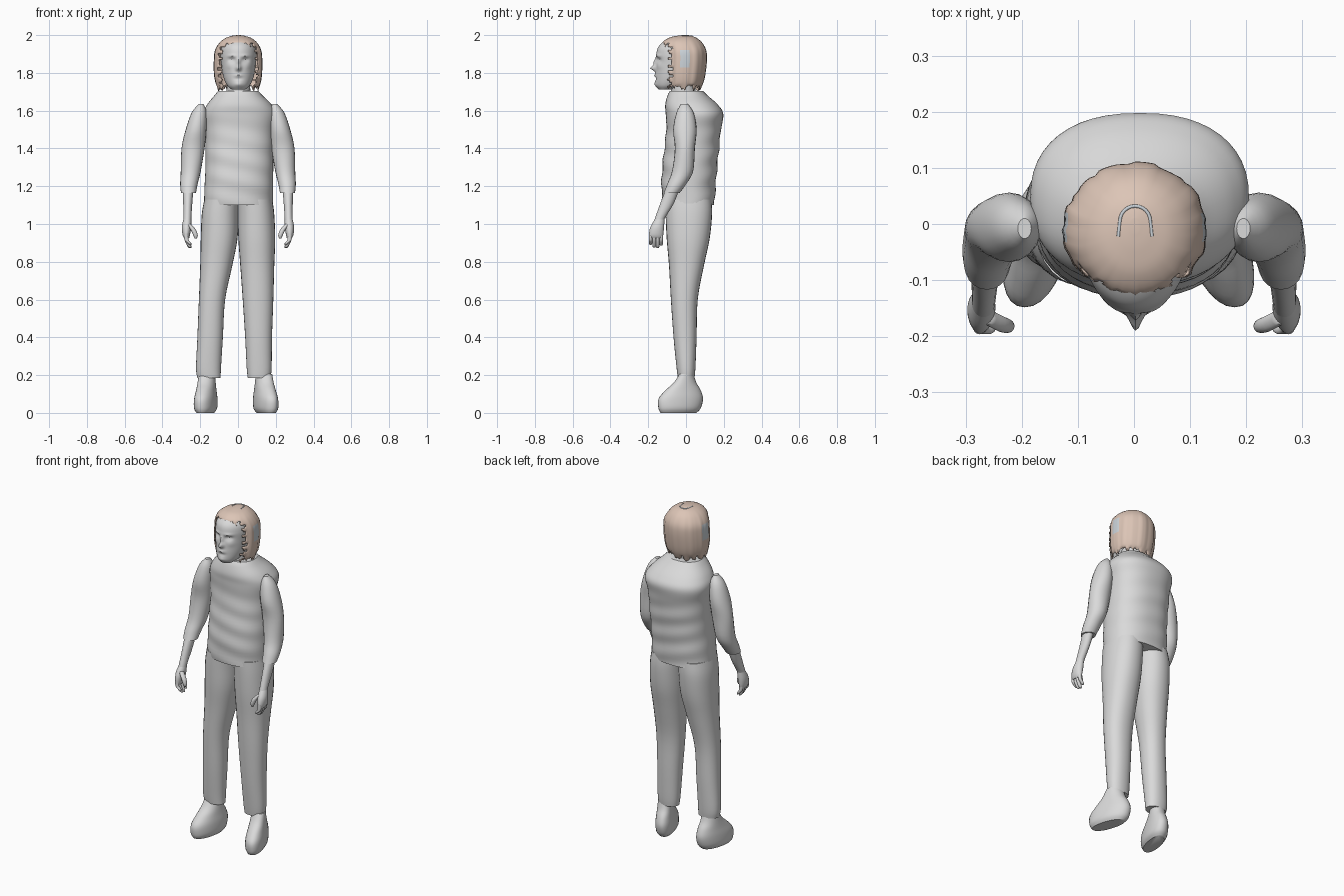
import bpy, bmesh, math, random
from mathutils import Vector

random.seed(4)
cube = bpy.data.objects.get("Cube")
if cube:
    bpy.data.objects.remove(cube)


def material(name, colour):
    mat = bpy.data.materials.new(name)
    mat.use_nodes = True
    mat.diffuse_color = (*colour, 1)
    shader = next(n for n in mat.node_tree.nodes if n.type == "BSDF_PRINCIPLED")
    shader.inputs["Base Color"].default_value = (*colour, 1)
    return mat


grey = material("plain grey", (0.7, 0.7, 0.7))
tan = material("pale tan", (0.72, 0.56, 0.47))
cool = material("cool grey", (0.6, 0.65, 0.69))
parts = []


def smooth_rings(rings, steps):
    """Pass a smooth curve through the given rings."""
    vecs = [Vector(r) for r in rings]
    result = []
    for i in range(len(vecs) - 1):
        b, c = vecs[i], vecs[i + 1]
        a, d = vecs[max(i - 1, 0)], vecs[min(i + 2, len(vecs) - 1)]
        for k in range(steps):
            t = k / steps
            m, n = (c - a) / 2, (d - b) / 2
            result.append(b + m * t + (3 * (c - b) - 2 * m - n) * t**2
                          + (2 * (b - c) + m + n) * t**3)
    return result + [vecs[-1]]


def loft(name, rings, mats=(grey,), seg=28, power=2, steps=4, side=1, warp=None, after=None):
    """Skin a body part over rings given as (z, x min, x max, y min, y max)."""
    bm = bmesh.new()
    loops = []
    for z, x0, x1, y0, y1 in smooth_rings(rings, steps):
        loop = []
        for i in range(seg):
            angle = math.tau * i / seg
            c, s = math.cos(angle), math.sin(angle)
            c = math.copysign(abs(c) ** (2 / power), c)
            s = math.copysign(abs(s) ** (2 / power), s)
            p = Vector(((x0 + x1) / 2 + (x1 - x0) / 2 * c, (y0 + y1) / 2 + (y1 - y0) / 2 * s, z))
            if warp:
                p = warp(p, i)
            loop.append(bm.verts.new((p.x * side, p.y, p.z)))
        loops.append(loop)
    for low, high in zip(loops, loops[1:]):
        for i in range(seg):
            j = (i + 1) % seg
            bm.faces.new((low[i], low[j], high[j], high[i]))
    bm.faces.new(loops[0])
    bm.faces.new(loops[-1])
    bmesh.ops.recalc_face_normals(bm, faces=bm.faces[:])
    if after:
        after(bm)
    mesh = bpy.data.meshes.new(name)
    bm.to_mesh(mesh)
    bm.free()
    obj = bpy.data.objects.new(name, mesh)
    bpy.context.collection.objects.link(obj)
    for mat in mats:
        mesh.materials.append(mat)
    parts.append(obj)
    return obj


# Shirt with soft folds
def folds(p, i):
    fade = max(0, min(1, (1.6 - p.z) * 5))
    p.y += 0.003 * fade * math.sin(p.z * 55 + p.x * 12)
    return p


loft("shirt", [
    (1.1, -.18, .185, -.125, .15), (1.2, -.177, .185, -.13, .157), (1.3, -.172, .187, -.125, .165),
    (1.4, -.172, .187, -.115, .175), (1.5, -.175, .192, -.105, .185), (1.58, -.185, .205, -.107, .198),
    (1.63, -.165, .18, -.11, .17), (1.68, -.125, .13, -.098, .115), (1.705, -.105, .107, -.085, .09),
], seg=48, power=2.3, steps=6, warp=folds)
loft("neck", [(1.66, -.065, .07, -.08, .06), (1.71, -.06, .065, -.08, .05), (1.78, -.06, .065, -.08, .05)])

# Trouser legs: z, y min, y max, then the outer and inner x of each leg
leg_table = [
    (1.13, -.11, .135, -.178, .005, -.005, .182), (1.05, -.108, .138, -.192, .003, -.002, .192),
    (.92, -.102, .125, -.197, -.003, .002, .197), (.78, -.09, .095, -.2, -.03, .012, .192),
    (.6, -.08, .062, -.207, -.068, .025, .187), (.4, -.066, .056, -.215, -.08, .038, .18),
    (.24, -.05, .05, -.222, -.09, .046, .178), (.185, -.043, .045, -.215, -.092, .052, .172),
]
loft("right_leg", [(z, a, b, f, r) for z, f, r, a, b, c, d in leg_table], power=2.2)
loft("left_leg", [(z, c, d, f, r) for z, f, r, a, b, c, d in leg_table], power=2.2)

# Shoes, turned outward by a shear
shoe_table = [(0, .042, -.135, .055), (.025, .056, -.146, .078), (.075, .056, -.145, .09),
              (.12, .05, -.108, .078), (.16, .046, -.065, .055), (.205, .042, -.035, .04)]
for name, centre, splay in (("right_shoe", -.165, .2), ("left_shoe", .138, -.28)):
    def turn(p, i, splay=splay):
        p.x += splay * p.y
        return p
    loft(name, [(z, centre - w, centre + w, f, r) for z, w, f, r in shoe_table], warp=turn, power=2.2)


def tube(name, path, side):
    """A limb of rounded rings given as (x, y, z, x radius, y radius)."""
    rings = [(z, x - a, x + a, y - b, y + b) for x, y, z, a, b in path]
    return loft(name, rings, seg=20, side=side)


# Arms and hands
for label, side in (("left", 1), ("right", -1)):
    tube(label + "_sleeve", [
        (.195, -.008, 1.635, .012, .018), (.205, -.005, 1.59, .04, .045), (.222, -.006, 1.5, .055, .062),
        (.238, -.006, 1.4, .061, .053), (.25, -.018, 1.28, .053, .056), (.26, -.05, 1.21, .046, .05),
        (.262, -.075, 1.165, .04, .042)], side)
    tube(label + "_forearm", [
        (.264, -.065, 1.2, .03, .035), (.266, -.1, 1.11, .024, .036),
        (.268, -.138, 1.03, .021, .026), (.27, -.145, 1, .022, .028)], side)
    tube(label + "_palm", [
        (.268, -.138, 1.03, .02, .024), (.272, -.152, .985, .025, .036),
        (.274, -.158, .945, .02, .038), (.272, -.158, .925, .014, .034)], side)
    tube(label + "_thumb", [
        (.262, -.165, 1, .012, .014), (.237, -.178, .97, .014, .014),
        (.225, -.182, .94, .012, .012), (.224, -.182, .922, .005, .006)], side)
    for n, tip in enumerate((.89, .875, .872, .885)):
        y = -.187 + n * .0185
        tube(f"{label}_finger_{n}", [
            (.275, y, .95, .011, .0095), (.272, y, .915, .011, .009),
            (.258, y, tip + .01, .01, .009), (.253, y, tip, .005, .005)], side)

# Head: raised and sunken features as x, z, width, height, depth
features = [(0, 1.825, .013, .013, .03), (0, 1.856, .009, .02, .014), (0, 1.787, .021, .007, .007),
            (0, 1.769, .02, .006, -.005), (0, 1.74, .022, .012, .006)]
for s in (-1, 1):
    features += [(s * .036, 1.868, .017, .011, -.015), (s * .036, 1.866, .01, .006, .006),
                 (s * .036, 1.89, .022, .007, .005), (s * .05, 1.835, .018, .015, .004)]


def sculpt(p, i):
    if p.y < -.05:
        p.y -= sum(d * math.exp(-((p.x - .003 - x) / w) ** 2 - ((p.z - z) / h) ** 2)
                   for x, z, w, h, d in features)
    return p


loft("head", [
    (1.713, -.035, .04, -.145, -.07), (1.735, -.058, .063, -.16, -.01), (1.78, -.078, .083, -.162, .05),
    (1.85, -.09, .095, -.158, .085), (1.9, -.092, .098, -.157, .09), (1.94, -.085, .09, -.145, .08),
    (1.97, -.06, .065, -.11, .06), (1.983, -.025, .03, -.06, .02)],
    seg=96, steps=8, warp=sculpt)

# Hair: a strand-ridged shell, open over the face
ridge = [random.uniform(.97, 1.02) for _ in range(72)]
tips = [random.uniform(-.012, .02) for _ in range(72)]


def strands(p, i):
    fade = min(1, (2 - p.z) * 12)
    scale = 1 + (ridge[i] - 1) * fade
    p.x, p.y = p.x * scale, p.y * scale
    if p.z < 1.74:
        p.z += tips[i] * (1.74 - p.z) * 40
    return p


def trim(bm):
    doomed = []
    for face in bm.faces:
        c = face.calc_center_median()
        open_front = c.y < -.085 + .012 * math.sin(c.z * 170) and c.z < 1.948 + .012 * math.sin(c.x * 190)
        if open_front or len(face.verts) > 4 and c.z < 1.8:
            doomed.append(face)
        elif -.03 < c.y < .022 and 1.835 < c.z < 1.92:
            face.material_index = 1
    bmesh.ops.delete(bm, geom=doomed, context="FACES")


hair = loft("hair", [
    (1.715, -.105, .11, -.12, .075), (1.75, -.118, .123, -.125, .092), (1.8, -.126, .13, -.13, .103),
    (1.87, -.126, .131, -.13, .11), (1.92, -.12, .125, -.13, .106), (1.96, -.097, .102, -.125, .085),
    (1.985, -.065, .07, -.092, .056), (1.996, -.03, .035, -.05, .03), (2, -.006, .01, -.015, .01)],
    mats=(tan, cool), seg=72, steps=5, warp=strands, after=trim)
shell = hair.modifiers.new("thickness", "SOLIDIFY")
shell.thickness = .005
shell.offset = -1

# Thin horseshoe band on the crown
curve = bpy.data.curves.new("crown_band", "CURVE")
curve.dimensions = "3D"
curve.bevel_depth = .003
arc = [(.027 * math.cos(a), .005 + .027 * math.sin(a)) for a in (math.pi * k / 12 for k in range(13))]
arc = [(.03, -.022)] + arc + [(-.03, -.022)]
line = curve.splines.new("POLY")
line.points.add(len(arc) - 1)
for point, (x, y) in zip(line.points, arc):
    point.co = (x + .002, y, 1.9955, 1)
curve.materials.append(cool)
band = bpy.data.objects.new("crown_band", curve)
bpy.context.collection.objects.link(band)

# Smooth shading with crisp hems
bpy.ops.object.select_all(action="DESELECT")
for obj in parts:
    obj.select_set(True)
bpy.context.view_layer.objects.active = parts[0]
bpy.ops.object.shade_smooth_by_angle(angle=math.radians(45))
